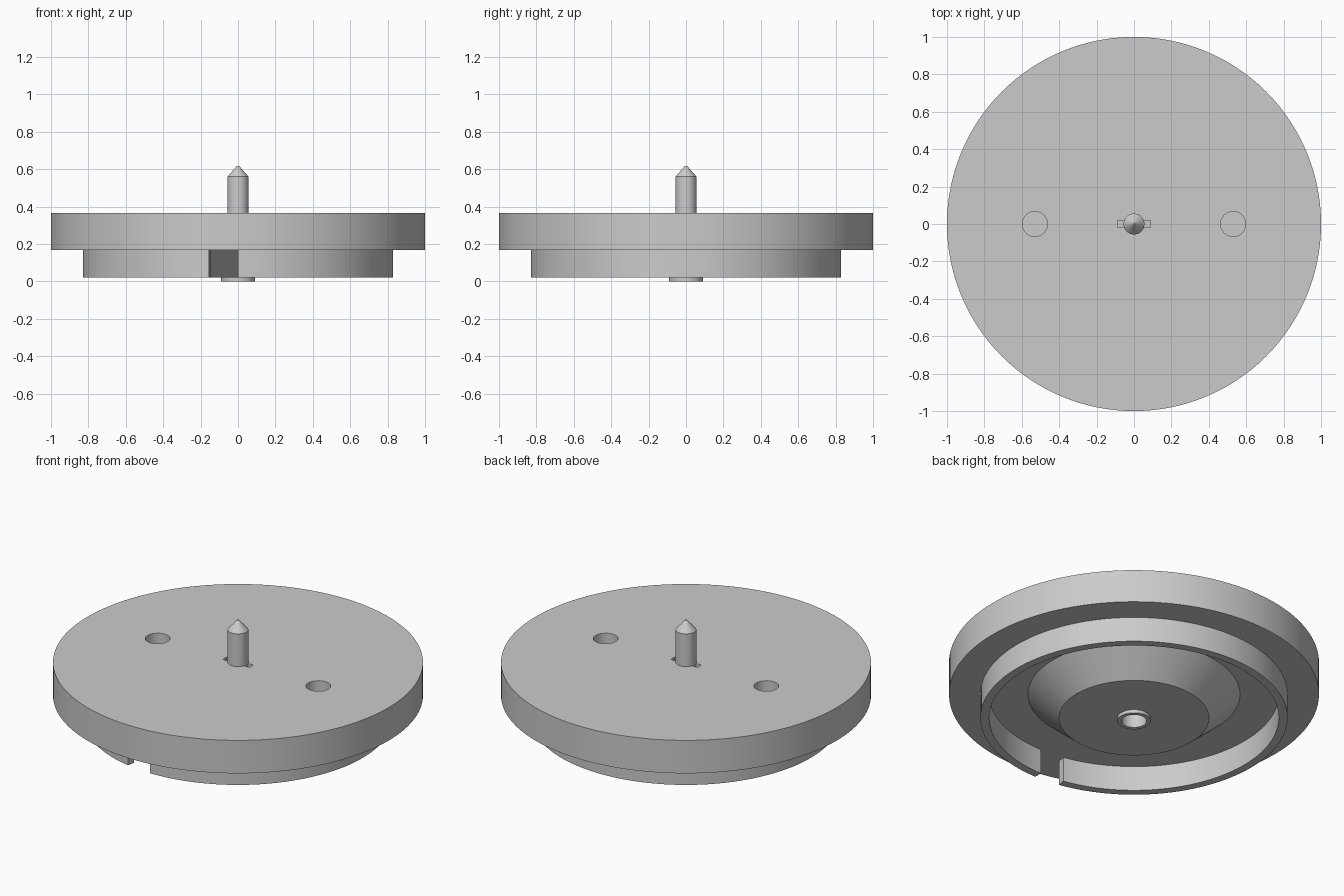
import bpy, bmesh, math
from mathutils import Matrix, Vector

cube = bpy.data.objects.get("Cube")
if cube:
    bpy.data.objects.remove(cube, do_unlink=True)

grey = bpy.data.materials.new("plain grey")
grey.use_nodes = True
colour = (0.6, 0.6, 0.6, 1)
grey.diffuse_color = colour
grey.node_tree.nodes["Principled BSDF"].inputs["Base Color"].default_value = colour


def make_object(name, bm):
    bmesh.ops.recalc_face_normals(bm, faces=bm.faces)
    mesh = bpy.data.meshes.new(name)
    bm.to_mesh(mesh)
    bm.free()
    mesh.materials.append(grey)
    obj = bpy.data.objects.new(name, mesh)
    bpy.context.collection.objects.link(obj)
    return obj


def lathe(name, profile, steps=128, start=0.0, sweep=math.tau, closed=False):
    """Spin (radius, height) points about z; start is an angle from +x."""
    bm = bmesh.new()
    turn = Matrix.Rotation(start, 3, 'Z')
    verts = [bm.verts.new(turn @ Vector((r, 0, z))) for r, z in profile]
    edges = [bm.edges.new(pair) for pair in zip(verts, verts[1:])]
    if closed:
        edges.append(bm.edges.new((verts[-1], verts[0])))
    bmesh.ops.spin(bm, geom=verts + edges, cent=(0, 0, 0), axis=(0, 0, 1),
                   angle=sweep, steps=steps)
    bmesh.ops.remove_doubles(bm, verts=bm.verts, dist=1e-5)
    # Cap the ends of a partial sweep
    rims = [e for e in bm.edges if e.is_boundary]
    if rims:
        bmesh.ops.holes_fill(bm, edges=rims, sides=0)
    return make_object(name, bm)


def smooth(obj):
    bpy.ops.object.select_all(action='DESELECT')
    obj.select_set(True)
    bpy.context.view_layer.objects.active = obj
    bpy.ops.object.shade_smooth_by_angle(angle=math.radians(30))


def cut(target, cutter):
    mod = target.modifiers.new(cutter.name, 'BOOLEAN')
    mod.operation = 'DIFFERENCE'
    mod.solver = 'EXACT'
    mod.object = cutter
    bpy.context.view_layer.objects.active = target
    bpy.ops.object.modifier_apply(modifier=mod.name)
    bpy.data.objects.remove(cutter, do_unlink=True)


TOP, UNDER, FOOT = 0.365, 0.168, 0.02

# Disc with tapered hub, small flange and central bore underneath
disc = lathe("disc", [(0, TOP), (1, TOP), (1, UNDER), (0.573, UNDER),
                      (0.405, FOOT), (0.09, FOOT), (0.09, 0),
                      (0.068, 0), (0.068, 0.22), (0, 0.22)])

# Two blind holes in the top face
for side in (-1, 1):
    bm = bmesh.new()
    bmesh.ops.create_cone(bm, cap_ends=True, segments=48, radius1=0.067,
                          radius2=0.067, depth=0.3,
                          matrix=Matrix.Translation((0.53 * side, 0, TOP)))
    cut(disc, make_object("hole_cutter", bm))

# Narrow key slot across the pin
bm = bmesh.new()
bmesh.ops.create_cube(bm, size=1, matrix=Matrix.Translation((0, 0, TOP))
                      @ Matrix.Diagonal((0.176, 0.036, 0.16, 1)))
cut(disc, make_object("slot_cutter", bm))
smooth(disc)

# Open rim below the disc, with its gap at the front
gap = math.radians(10.8)
rim = lathe("lower_rim", [(0.83, UNDER), (0.83, FOOT), (0.783, FOOT), (0.783, UNDER)],
            start=-math.pi / 2, sweep=math.tau - gap, closed=True)
smooth(rim)

# Pointed centre pin
pin = lathe("centre_pin", [(0, 0.27), (0.056, 0.27), (0.056, 0.56),
                           (0.006, 0.617), (0, 0.617)], steps=48)
smooth(pin)
